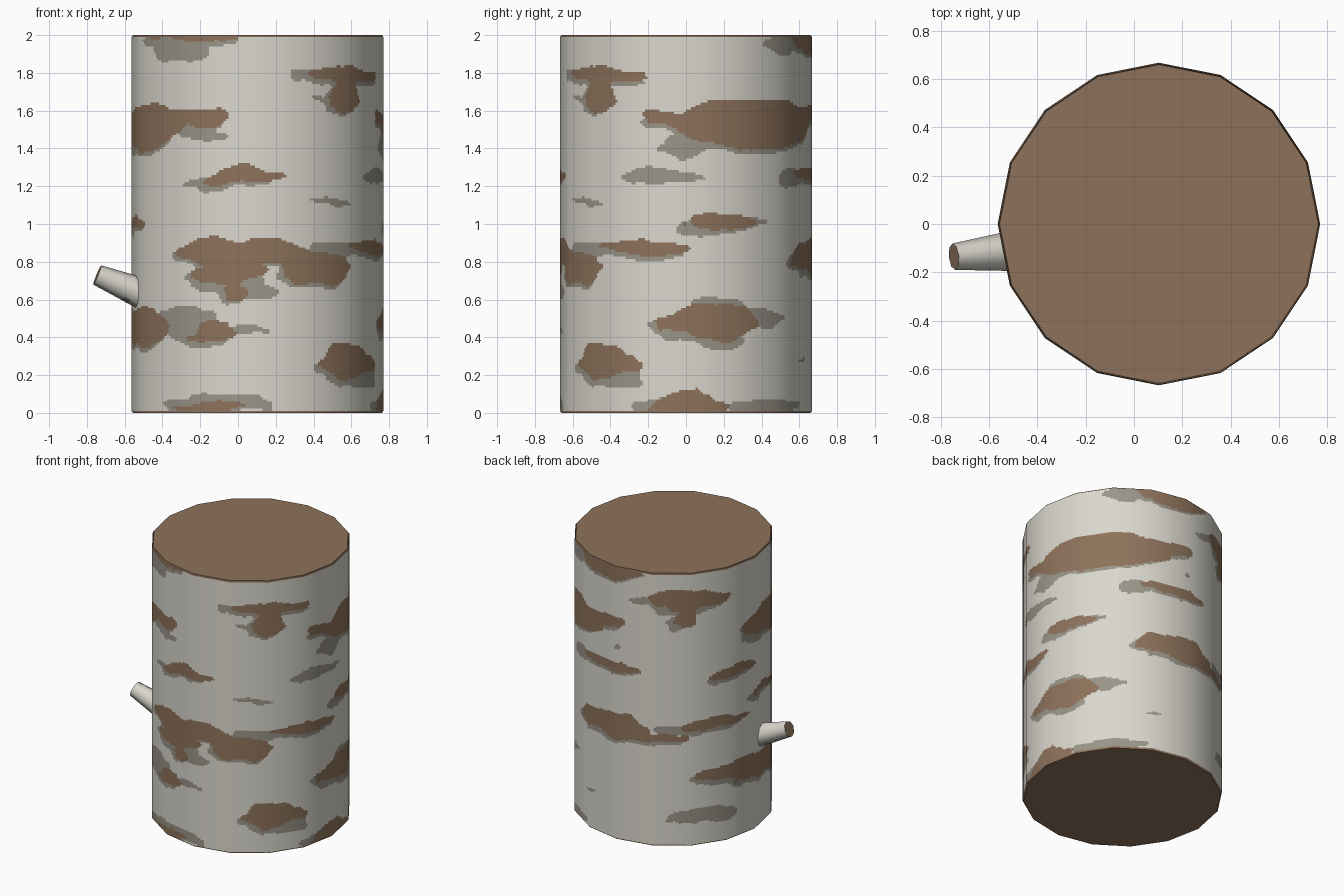
import bpy, bmesh, math
from mathutils import Matrix, Vector, noise

old_cube = bpy.data.objects.get("Cube")
if old_cube:
    bpy.data.objects.remove(old_cube, do_unlink=True)


def material(name, colour):
    mat = bpy.data.materials.new(name)
    mat.use_nodes = True
    mat.diffuse_color = (*colour, 1)
    mat.node_tree.nodes["Principled BSDF"].inputs["Base Color"].default_value = (*colour, 1)
    return mat


PALE, BROWN, GREY = range(3)
materials = [
    material("pale_bark", (.70, .68, .61)),
    material("brown_wood", (.27, .17, .105)),
    material("grey_bark", (.32, .30, .25)),
]

# Bark patches: heading in degrees from the front towards +x, height,
# half width in degrees, half height
brown_patches = [
    # upper trunk
    (-37, 1.99, 29, .03), (172, 1.97, 24, .06),
    (48, 1.79, 24, .045), (47, 1.69, 8, .1),
    (-68, 1.51, 32, .12), (-32, 1.56, 19, .05),
    (125, 1.53, 43, .13), (84, 1.56, 13, .03), (172, 1.58, 16, .045),
    (226, 1.80, 24, .07), (221, 1.67, 8, .08),
    # middle trunk
    (-5, 1.26, 15, .045), (-19, 1.23, 10, .03),
    (176, 1.26, 20, .035), (254, 1.22, 17, .04),
    (-78, 1.0, 13, .035), (107, 1.01, 17, .04),
    (-8, .85, 31, .075), (-15, .73, 18, .06), (-9, .65, 6, .05),
    (29, .77, 17, .09), (69, .88, 23, .04),
    (175, .83, 24, .09), (206, .79, 18, .035), (240, .87, 23, .045),
    # lower trunk
    (-75, .46, 29, .1), (-105, .5, 27, .055), (-21, .43, 14, .06),
    (103, .48, 20, .1), (86, .46, 11, .05),
    (50, .26, 22, .055), (48, .27, 14, .09),
    (-23, .035, 18, .025), (90, .04, 18, .07),
]
grey_patches = [
    (-40, 1.92, 18, .07), (148, 1.95, 20, .05), (27, 1.78, 11, .035),
    (38, 1.65, 13, .02), (90, 1.41, 13, .05), (203, 1.79, 14, .03),
    (-26, 1.47, 12, .04), (180, 1.42, 2, .015),
    (78, 1.25, 20, .035), (-29, 1.23, 9, .03), (36, 1.12, 10, .016),
    (150, 1.24, 11, .04), (120, 1.02, 11, .03),
    (39, .85, 13, .06), (70, .83, 10, .025), (-2, .66, 9, .05),
    (211, .85, 10, .03), (-38, .48, 18, .08), (-10, .44, 14, .03),
    (104, .56, 14, .06), (128, .5, 14, .04), (104, .37, 10, .05),
    (56, .18, 18, .05), (231, .21, 22, .06), (157, .28, 2, .015),
    (-20, .05, 29, .05), (130, .04, 27, .045), (75, .05, 14, .04),
]


def inside(patches, heading, z):
    for centre, height, half_width, half_height in patches:
        across = ((heading - centre + 180) % 360 - 180) / half_width
        if across * across + ((z - height) / half_height) ** 2 < 1:
            return True
    return False


def trunk_colour(point, heading, top):
    # Sawn rims are bare wood
    if point.z < .012 or point.z > top - .012:
        return BROWN
    # Ragged patch edges
    spot = Vector((point.x * 5, point.y * 5, point.z * 9))
    heading += 7 * noise.noise(spot) + 3 * noise.noise(spot * 3)
    z = point.z + .035 * noise.noise(spot + Vector((9, 4, 7))) + .012 * noise.noise(spot * 3)
    if inside(brown_patches, heading, z):
        return BROWN
    # Grey fringe below and beside each brown patch
    if inside(grey_patches, heading, z) or inside(brown_patches, heading + 3, z + .025):
        return GREY
    return PALE


def branch_colour(point, heading, top):
    scar = abs(point.z - top * .35) < top * .08 and abs(heading) < 40
    return GREY if scar else PALE


def log(name, rings, sides, splits, colour_rule, matrix):
    """Faceted tube through (height, radius) rings, with sawn ends and radial shading."""
    columns = sides * splits
    corners = [Vector((math.sin(math.tau * i / sides), -math.cos(math.tau * i / sides), 0))
               for i in range(sides + 1)]
    outline = [corners[i // splits].lerp(corners[i // splits + 1], i % splits / splits)
               for i in range(columns)]
    top = rings[-1][0]
    bm = bmesh.new()
    grid = [[bm.verts.new(p * radius + Vector((0, 0, z))) for p in outline]
            for z, radius in rings]
    for lower, upper in zip(grid, grid[1:]):
        for i in range(columns):
            j = (i + 1) % columns
            face = bm.faces.new((lower[i], lower[j], upper[j], upper[i]))
            centre = face.calc_center_median()
            heading = math.degrees(math.atan2(centre.x, -centre.y))
            face.material_index = colour_rule(centre, heading, top)
    for ring in (grid[0][::-1], grid[-1]):
        bm.faces.new(ring).material_index = BROWN
    for face in bm.faces:
        face.smooth = True
    mesh = bpy.data.meshes.new(name)
    bm.to_mesh(mesh)
    bm.free()
    for mat in materials:
        mesh.materials.append(mat)
    # Radial normals around the bark, flat ones on the sawn ends
    normals = [None] * len(mesh.loops)
    for poly in mesh.polygons:
        is_end = len(poly.vertices) > 4
        flat = poly.normal.copy()
        for k in poly.loop_indices:
            co = mesh.vertices[mesh.loops[k].vertex_index].co
            normals[k] = flat if is_end else Vector((co.x, co.y, 0)).normalized()
    mesh.normals_split_custom_set(normals)
    obj = bpy.data.objects.new(name, mesh)
    obj.matrix_world = matrix
    bpy.context.collection.objects.link(obj)
    return obj


# Trunk with slightly eased rims
rows = 160
radius = .667
trunk_rings = [(0, radius - .008)]
trunk_rings += [(.01 + 1.98 * i / rows, radius) for i in range(rows + 1)]
trunk_rings += [(2, radius - .008)]
log("trunk", trunk_rings, 16, 20, trunk_colour, Matrix.Translation((.103, 0, 0)))

# Sawn-off branch stub, rooted inside the trunk
root = Vector((-.49, -.11, .625))
tip = Vector((-.745, -.135, .73))
axis = tip - root
length = axis.length
stub_rings = [(length * i / 8, .085 - .03 * i / 8) for i in range(9)]
log("branch_stub", stub_rings, 8, 2, branch_colour,
    Matrix.Translation(root) @ axis.to_track_quat("Z", "Y").to_matrix().to_4x4())
